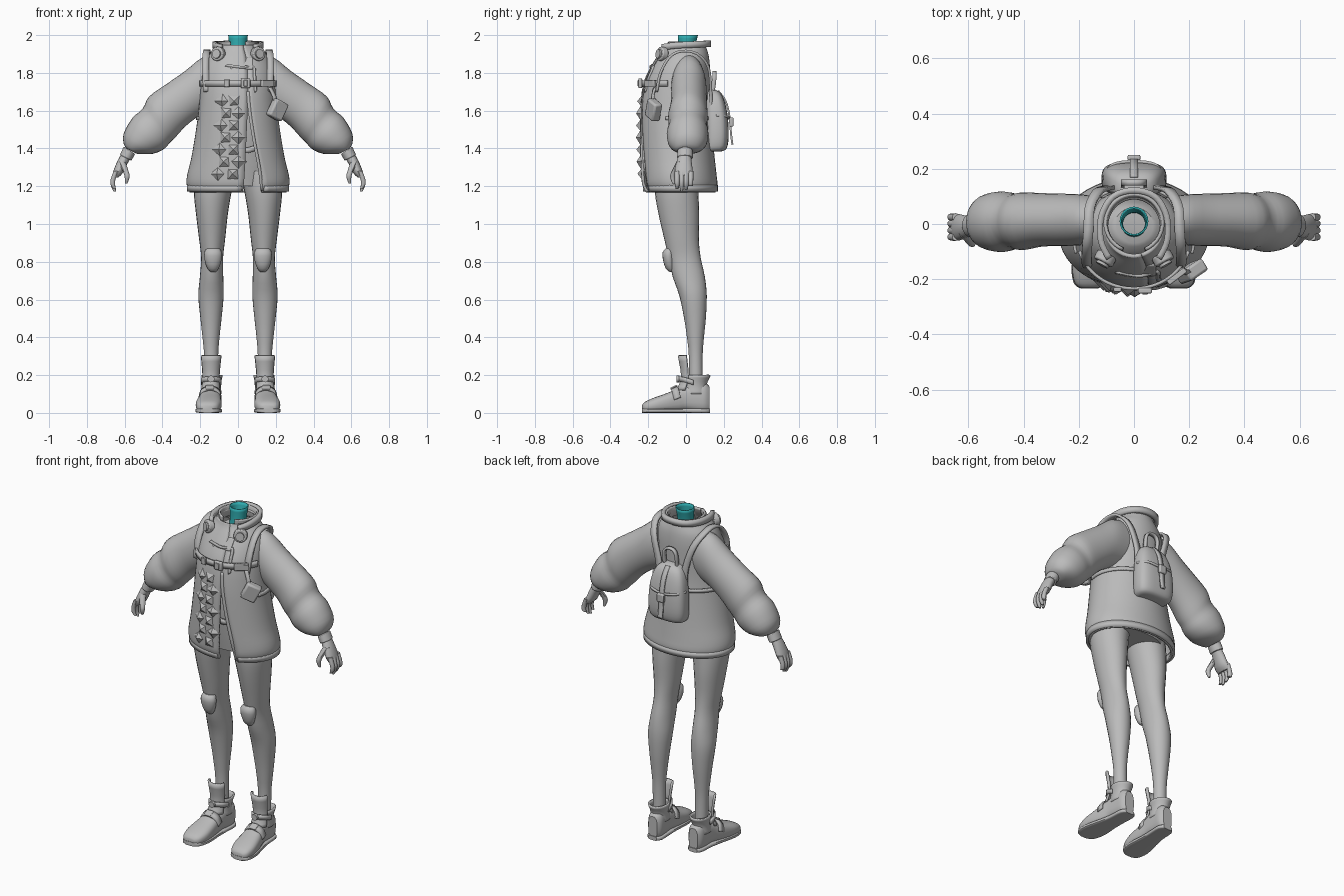
import bpy, bmesh, math
from mathutils import Vector as V, Matrix, Euler

def material(name, col):
    m = bpy.data.materials.new(name)
    m.diffuse_color = (*col, 1)
    return m

GREY = material("plain grey", (0.5, 0.5, 0.5))
TEAL = material("neck teal", (0.03, 0.42, 0.44))

def finish(name, bm, mat=GREY, mirror=False, thick=0, bevel=0, smooth=True):
    bmesh.ops.recalc_face_normals(bm, faces=bm.faces)
    me = bpy.data.meshes.new(name)
    bm.to_mesh(me)
    bm.free()
    me.materials.append(mat)
    ob = bpy.data.objects.new(name, me)
    bpy.context.collection.objects.link(ob)
    if thick:
        s = ob.modifiers.new("thickness", 'SOLIDIFY')
        s.thickness, s.offset = thick, 0
    if bevel:
        b = ob.modifiers.new("bevel", 'BEVEL')
        b.width, b.segments = bevel, 2
    if mirror:
        ob.modifiers.new("mirror", 'MIRROR').use_mirror_merge = False
    if smooth:
        bpy.context.view_layer.objects.active = ob
        ob.select_set(True)
        bpy.ops.object.shade_smooth_by_angle(angle=math.radians(40))
        ob.select_set(False)
    return ob

def spline(rows, steps):
    """Catmull-Rom resampling of equal-length tuples."""
    out = []
    for i in range(len(rows) - 1):
        p = [rows[max(0, min(len(rows) - 1, i + k))] for k in (-1, 0, 1, 2)]
        for j in range(steps):
            t = j / steps
            out.append(tuple(.5 * (2*b + (c-a)*t + (2*a-5*b+4*c-d)*t*t + (3*b-a-3*c+d)*t**3)
                             for a, b, c, d in zip(*p)))
    return out + [rows[-1]]

def loft(name, rings, n=24, steps=3, caps=True, arc=None, power=1, **kw):
    """Rings are (centre, half axis A, half axis B) as nine numbers; arc(z) gives an open angle range."""
    bm, grid = bmesh.new(), []
    for r in spline(rings, steps):
        c, a, b = V(r[:3]), V(r[3:6]), V(r[6:])
        t0, t1 = arc(c.z) if arc else (0, 2 * math.pi)
        row = []
        for i in range(n + 1 if arc else n):
            t = t0 + (t1 - t0) * i / n
            s, k = math.sin(t), -math.cos(t)
            row.append(bm.verts.new(c + a * math.copysign(abs(s)**power, s) + b * math.copysign(abs(k)**power, k)))
        grid.append(row)
    for p, q in zip(grid, grid[1:]):
        for i in range(n):
            j = (i + 1) % len(p)
            bm.faces.new((p[i], p[j], q[j], q[i]))
    if caps and not arc:
        bm.faces.new(grid[0])
        bm.faces.new(grid[-1])
    return finish(name, bm, **kw)

def level(x, z, rx, y0, y1):          # horizontal ring
    return (x, (y0+y1)/2, z, rx, 0, 0, 0, (y1-y0)/2, 0)

def upright(y, x, rx, z0, z1):        # ring facing along y
    return (x, y, (z0+z1)/2, rx, 0, 0, 0, 0, (z1-z0)/2)

def slanted(x1, z1, x0, z0, y, ry):   # ring given by its top and bottom point
    return ((x1+x0)/2, y, (z1+z0)/2, (x1-x0)/2, 0, (z1-z0)/2, 0, ry, 0)

def box(name, loc, size, rot=(0, 0, 0), bevel=.006, **kw):
    bm = bmesh.new()
    bmesh.ops.create_cube(bm, size=1, matrix=Matrix.LocRotScale(V(loc), Euler(rot), V(size)))
    return finish(name, bm, bevel=bevel, **kw)

def disc(name, loc, r, depth, rot, r2=None, **kw):
    bm = bmesh.new()
    bmesh.ops.create_cone(bm, cap_ends=True, segments=20, radius1=r, radius2=r if r2 is None else r2,
                          depth=depth, matrix=Matrix.LocRotScale(V(loc), Euler(rot), None))
    return finish(name, bm, **kw)

def ribbon(name, pts, wide, thick=.012, steps=4, **kw):
    """Flat strap along points; wide is its full width vector."""
    bm, w = bmesh.new(), V(wide) / 2
    rows = [(bm.verts.new(V(p) - w), bm.verts.new(V(p) + w)) for p in spline(pts, steps)]
    for p, q in zip(rows, rows[1:]):
        bm.faces.new((p[0], p[1], q[1], q[0]))
    return finish(name, bm, thick=thick, **kw)

# Jacket body: z, half width, front y, back y
JACKET = [(1.17, .25, -.205, .15), (1.21, .265, -.225, .16), (1.26, .262, -.23, .155), (1.35, .24, -.235, .145),
          (1.5, .215, -.238, .13), (1.62, .2, -.235, .12), (1.74, .19, -.22, .12), (1.82, .18, -.185, .12),
          (1.88, .155, -.15, .115), (1.92, .115, -.125, .105), (1.945, .1, -.115, .095)]

def jacket_at(t, z, off=0):
    """Point on the jacket at an angle from the front."""
    for p, q in zip(JACKET, JACKET[1:]):
        if p[0] <= z <= q[0]:
            f = (z - p[0]) / (q[0] - p[0])
            rx, y0, y1 = (a + (b - a) * f for a, b in zip(p[1:], q[1:]))
            return V(((rx + off) * math.sin(t), (y0+y1)/2 - ((y1-y0)/2 + off) * math.cos(t), z))

def opening(z):                        # wedge open at the lower front
    f = max(0, min(1, (1.66 - z) / .49))
    return (.27 + .25 * f, 2 * math.pi + .27 - .17 * f)

loft("jacket", [level(0, z, rx, a, b) for z, rx, a, b in JACKET], n=48, arc=opening, thick=.014)
loft("inner_body", [level(0, 1.2, .2, -.16, .1), level(0, 1.35, .2, -.185, .11), level(0, 1.5, .17, -.2, .1),
                    level(0, 1.7, .16, -.18, .1), level(0, 1.85, .12, -.12, .08), level(0, 1.9, .07, -.07, .06)])
ribbon("shorts_belt", [(-.02, -.19, 1.40), (.05, -.2, 1.39), (.13, -.18, 1.42)], (0, 0, .03))
ribbon("hem", [jacket_at(.55 + 5.8 * i / 24, 1.19, .004) for i in range(25)], (0, 0, .035), thick=.02, steps=2)
ribbon("front_edge", [jacket_at(opening(z)[0], z, .004) for z in (1.18, 1.3, 1.45, 1.6, 1.7)], (.016, 0, 0), thick=.016)

# Faceted spikes down the front panel
bm = bmesh.new()
for r in range(7):
    for c in range(2):
        x, z = -.075 + .065 * c + (.012 if r % 2 else -.012), 1.65 - .064 * r
        p = jacket_at(math.asin(x / .22), z, .014)
        bmesh.ops.create_cone(bm, cap_ends=True, segments=4, radius1=.046, radius2=0, depth=.028,
            matrix=Matrix.LocRotScale(p, Euler((math.pi/2, 0, x * 3)), None) @ Matrix.Rotation(math.pi/4 * ((r+c) % 2), 4, 'Z'))
finish("panel_spikes", bm, smooth=False)

# Sleeves
loft("sleeve", [slanted(x1, z1, x0, z0, y, ry) for x1, z1, x0, z0, y, ry in [
    (.1, 1.9, .1, 1.62, .015, .08), (.19, 1.88, .19, 1.58, .015, .092), (.28, 1.81, .245, 1.545, .015, .095),
    (.38, 1.74, .29, 1.505, .015, .097), (.47, 1.675, .335, 1.455, .01, .105), (.505, 1.61, .36, 1.43, .01, .1),
    (.56, 1.56, .395, 1.395, .008, .11), (.605, 1.48, .45, 1.372, .008, .1), (.605, 1.425, .52, 1.37, .005, .07),
    (.59, 1.40, .545, 1.375, 0, .045)]], n=28, mirror=True)

# Hands
loft("wrist_cuff", [slanted(.605, 1.41, .545, 1.37, -.005, .04), slanted(.625, 1.365, .565, 1.335, -.005, .042)],
     steps=1, mirror=True, bevel=.004)
loft("palm", [slanted(.605, 1.39, .56, 1.36, -.005, .03), slanted(.635, 1.34, .585, 1.32, -.01, .04),
              slanted(.66, 1.28, .61, 1.27, -.012, .048), slanted(.665, 1.25, .635, 1.245, -.012, .043)], n=16, mirror=True)
for i, name in enumerate(("index", "middle", "ring", "little")):
    y, end = -.047 + .024 * i, (1.185, 1.172, 1.18, 1.2)[i]
    loft(name + "_finger", [level(x, z, r, y - r, y + r) for x, z, r in
         [(.645, 1.28, .014), (.662, 1.235, .0135), (.662, 1.205, .012), (.652, end, .007)]], n=10, mirror=True)
loft("thumb", [level(x, z, r, y - r, y + r) for x, z, y, r in
     [(.615, 1.33, -.03, .02), (.595, 1.28, -.06, .016), (.587, 1.25, -.07, .014), (.592, 1.215, -.066, .007)]], n=10, mirror=True)

# Legs and knee pads
loft("leg", [level(x, z, rx, a, b) for z, x, rx, a, b in [
    (.12, .14, .036, .015, .09), (.3, .142, .037, .015, .088), (.4, .143, .045, .005, .095), (.5, .143, .056, -.01, .105),
    (.62, .143, .067, -.035, .11), (.72, .14, .062, -.07, .1), (.82, .137, .058, -.092, .078), (.92, .137, .069, -.115, .068),
    (1.05, .138, .084, -.145, .07), (1.17, .134, .1, -.165, .065), (1.28, .12, .11, -.165, .06)]], mirror=True)
loft("knee_pad", [level(.132, z, rx, a, -.06) for z, rx, a in
     [(.745, .012, -.085), (.765, .03, -.108), (.81, .045, -.122), (.85, .046, -.124), (.87, .034, -.108)]], n=16, steps=2, mirror=True)

# Shoes
loft("shoe", [upright(*r) for r in [(-.232, .162, .03, .012, .042), (-.215, .16, .054, .003, .06), (-.165, .156, .068, .001, .082),
    (-.1, .151, .064, .003, .105), (-.04, .145, .054, .006, .13), (.0, .14, .049, .012, .145), (.06, .137, .047, .004, .16),
    (.1, .135, .045, .002, .16), (.124, .135, .03, .008, .14)]], power=.75, mirror=True)
loft("sole", [upright(y, x, r, 0, .024) for y, x, r in [(-.234, .162, .03), (-.215, .16, .058), (-.15, .155, .071),
    (-.05, .146, .057), (.02, .139, .05), (.1, .135, .048), (.128, .135, .028)]], power=.45, mirror=True)
loft("boot_shaft", [level(.138, .1, .046, -.015, .112), level(.138, .15, .043, -.006, .105), level(.138, .2, .052, -.004, .126)],
     caps=False, thick=.01, mirror=True)
loft("boot_tongue", [level(.145, .12, .046, -.045, .05), level(.143, .19, .04, -.02, .06), level(.142, .305, .05, -.038, .06)],
     n=12, arc=lambda z: (-1.4, 1.4), thick=.012, mirror=True)
ribbon("ankle_strap", [(.094, .04, .16), (.1, -.005, .175), (.143, -.036, .18), (.186, -.005, .175), (.19, .04, .16)], (0, 0, .026), mirror=True)
ribbon("instep_strap", [(.092, -.045, .075), (.105, -.055, .115), (.147, -.062, .132), (.19, -.055, .115), (.203, -.045, .075)], (0, .035, .015), mirror=True)
box("shoe_buckle", (.15, -.065, .135), (.045, .04, .012), (.45, 0, 0), mirror=True)
disc("ankle_button", (.143, -.042, .18), .018, .016, (math.pi/2, 0, 0), mirror=True)

# Neck and collars
loft("neck", [level(0, 1.86, .045, -.05, .045), level(0, 1.93, .043, -.04, .045), level(0, 2.0, .049, -.04, .06)],
     caps=False, mat=TEAL, thick=.006)
loft("collar", [level(0, 1.9, .115, -.12, .105), level(0, 1.935, .1, -.1, .1), level(0, 1.965, .105, -.1, .11)],
     n=32, arc=lambda z: (.4, 2 * math.pi - .4), thick=.012)
ribbon("neck_band", [(.09 * s if abs(s) == 1 else s, y, z) for s, y, z in [(-1, -.125, 1.935), (-.12, -.06, 1.945),
    (-.118, .03, 1.95), (-.075, .1, 1.953), (0, .122, 1.955), (.075, .1, 1.953), (.118, .03, 1.95), (.12, -.06, 1.945), (1, -.125, 1.935)]],
    (0, 0, .034), thick=.022)
disc("ear_cup", (.105, -.125, 1.9), .038, .035, (1.45, 0, .5), bevel=.006, mirror=True)
disc("ear_cup_cap", (.113, -.143, 1.9), .024, .016, (1.45, 0, .5), mirror=True)
box("throat_panel", (.02, -.166, 1.85), (.12, .012, .075), (-.6, 0, 0))
ribbon("chest_flap_edge", [jacket_at(t, z, .01) for t, z in ((-.35, 1.84), (.1, 1.83), (.45, 1.83), (.47, 1.77), (.48, 1.7))], (.012, 0, .012))

# Chest strap and buckle
ribbon("chest_strap", [jacket_at(-1.3 + .26 * i, 1.745, .016) for i in range(11)], (0, 0, .032))
box("chest_buckle", (.04, -.242, 1.745), (.05, .02, .052))
box("chest_buckle_bar", (.04, -.25, 1.745), (.02, .012, .034), bevel=.003)
box("strap_clip", (-.06, -.238, 1.745), (.03, .016, .04), bevel=.003)
box("strap_end", (.155, -.19, 1.745), (.08, .02, .036), (0, 0, .65), bevel=.004)

# Backpack with shoulder straps
ribbon("shoulder_strap", [(.165, -.155, 1.7), (.172, -.135, 1.8), (.17, -.085, 1.885), (.165, -.02, 1.915), (.16, .06, 1.9),
                          (.13, .118, 1.83), (.09, .132, 1.7), (.08, .13, 1.6)], (.036, 0, 0), thick=.014, mirror=True)
ribbon("waist_strap", [jacket_at(1.3 + 3.68 * i / 14, 1.56, .01) for i in range(15)], (0, 0, .02))
loft("backpack", [level(0, z, r, .1, b) for z, r, b in [(1.385, .085, .19), (1.4, .108, .215), (1.46, .118, .226), (1.56, .114, .222),
    (1.64, .1, .207), (1.69, .075, .185), (1.712, .04, .155)]], power=.65, n=32)
ribbon("backpack_flap_edge", [(-.112, .16, 1.575), (-.08, .213, 1.57), (0, .226, 1.56), (.08, .213, 1.57), (.112, .16, 1.575)], (0, 0, .012))
ribbon("backpack_strap", [(0, .17, 1.705), (0, .21, 1.65), (0, .23, 1.57), (0, .238, 1.48), (0, .246, 1.42)], (.028, 0, 0), thick=.01)
box("backpack_buckle", (0, .24, 1.54), (.046, .022, .05))
ribbon("carry_handle", [(-.04, .14, 1.69), (-.04, .15, 1.77), (-.02, .15, 1.8), (.02, .15, 1.8), (.04, .15, 1.77), (.04, .14, 1.69)], (0, .022, 0))

# Pouch on the chest side
box("pouch", (.208, -.172, 1.605), (.085, .05, .1), (.1, .45, .6), bevel=.01)
ribbon("pouch_strap", [(.17, -.165, 1.72), (.19, -.175, 1.68), (.2, -.178, 1.64)], (.02, .01, 0), thick=.008)
